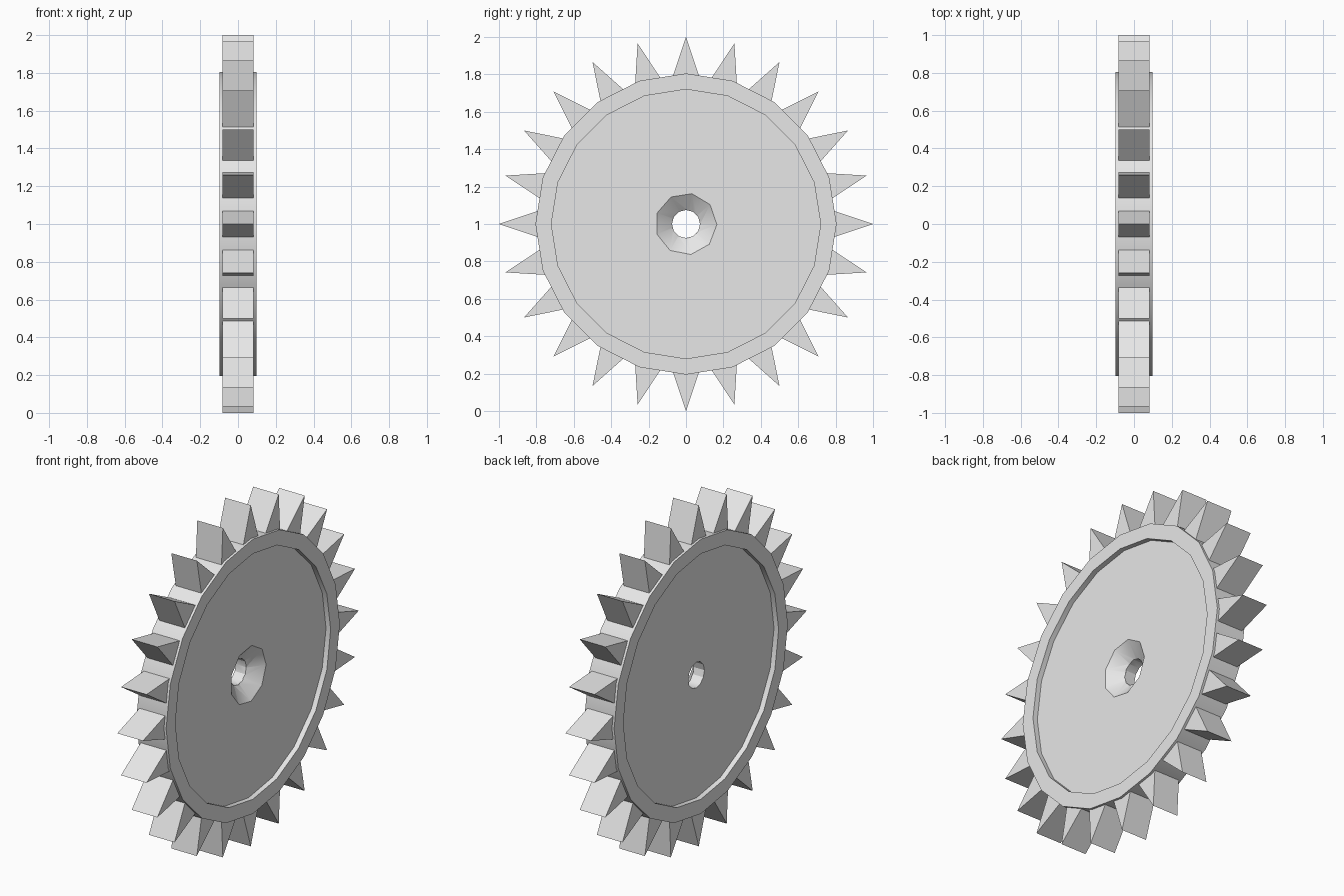
import bpy, bmesh, math

if "Cube" in bpy.data.objects:
    bpy.data.objects.remove(bpy.data.objects["Cube"])

grey = bpy.data.materials.new("plain grey")
grey.diffuse_color = (0.8, 0.8, 0.8, 1)
grey.use_nodes = True
grey.node_tree.nodes["Principled BSDF"].inputs["Base Color"].default_value = grey.diffuse_color


def finish(name, bm):
    bmesh.ops.recalc_face_normals(bm, faces=bm.faces)
    mesh = bpy.data.meshes.new(name)
    bm.to_mesh(mesh)
    bm.free()
    mesh.materials.append(grey)
    obj = bpy.data.objects.new(name, mesh)
    bpy.context.collection.objects.link(obj)
    return obj


def lathe(name, profile, sides, phase=0.0):
    """Turn (x, radius) points around the wheel axle and cap both ends."""
    bm = bmesh.new()
    rings = []
    for x, r in profile:
        angles = [phase + math.tau * i / sides for i in range(sides)]
        rings.append([bm.verts.new((x, r * math.cos(a), 1 + r * math.sin(a))) for a in angles])
    for a, b in zip(rings, rings[1:]):
        for i in range(sides):
            j = (i + 1) % sides
            bm.faces.new((a[i], a[j], b[j], b[i]))
    bm.faces.new(rings[0])
    bm.faces.new(rings[-1])
    return finish(name, bm)


# Disc with a raised rim on both sides
disc = lathe("wheel_disc", [(0.067, 0.72), (0.097, 0.72), (0.097, 0.805),
                            (-0.097, 0.805), (-0.097, 0.72), (-0.067, 0.72)], 20)

# Axle hole and the countersink on the +x side
hole = lathe("hole_cutter", [(0.2, 0.075), (-0.2, 0.075)], 12)
sink = lathe("countersink_cutter", [(0.087, 0.192), (0.0, 0.075)], 9, math.radians(-1))
for cutter in (sink, hole):
    mod = disc.modifiers.new("cut", 'BOOLEAN')
    mod.operation = 'DIFFERENCE'
    mod.solver = 'EXACT'
    mod.object = cutter
bpy.context.view_layer.objects.active = disc
disc.select_set(True)
for mod in list(disc.modifiers):
    bpy.ops.object.modifier_apply(modifier=mod.name)
for cutter in (sink, hole):
    bpy.data.objects.remove(cutter)
bpy.ops.object.shade_smooth_by_angle(angle=math.radians(30))

# Ring of 24 wedge teeth
bm = bmesh.new()
for k in range(24):
    a = math.tau * k / 24
    c, s = math.cos(a), math.sin(a)
    ends = []
    for x in (-0.083, 0.083):
        ends.append([bm.verts.new((x, r * c - t * s, 1 + r * s + t * c))
                     for r, t in ((0.76, -0.08), (1.0, 0.0), (0.76, 0.08))])
    p, q = ends
    bm.faces.new(p)
    bm.faces.new(q)
    for i in range(3):
        j = (i + 1) % 3
        bm.faces.new((p[i], p[j], q[j], q[i]))
finish("wheel_teeth", bm)
